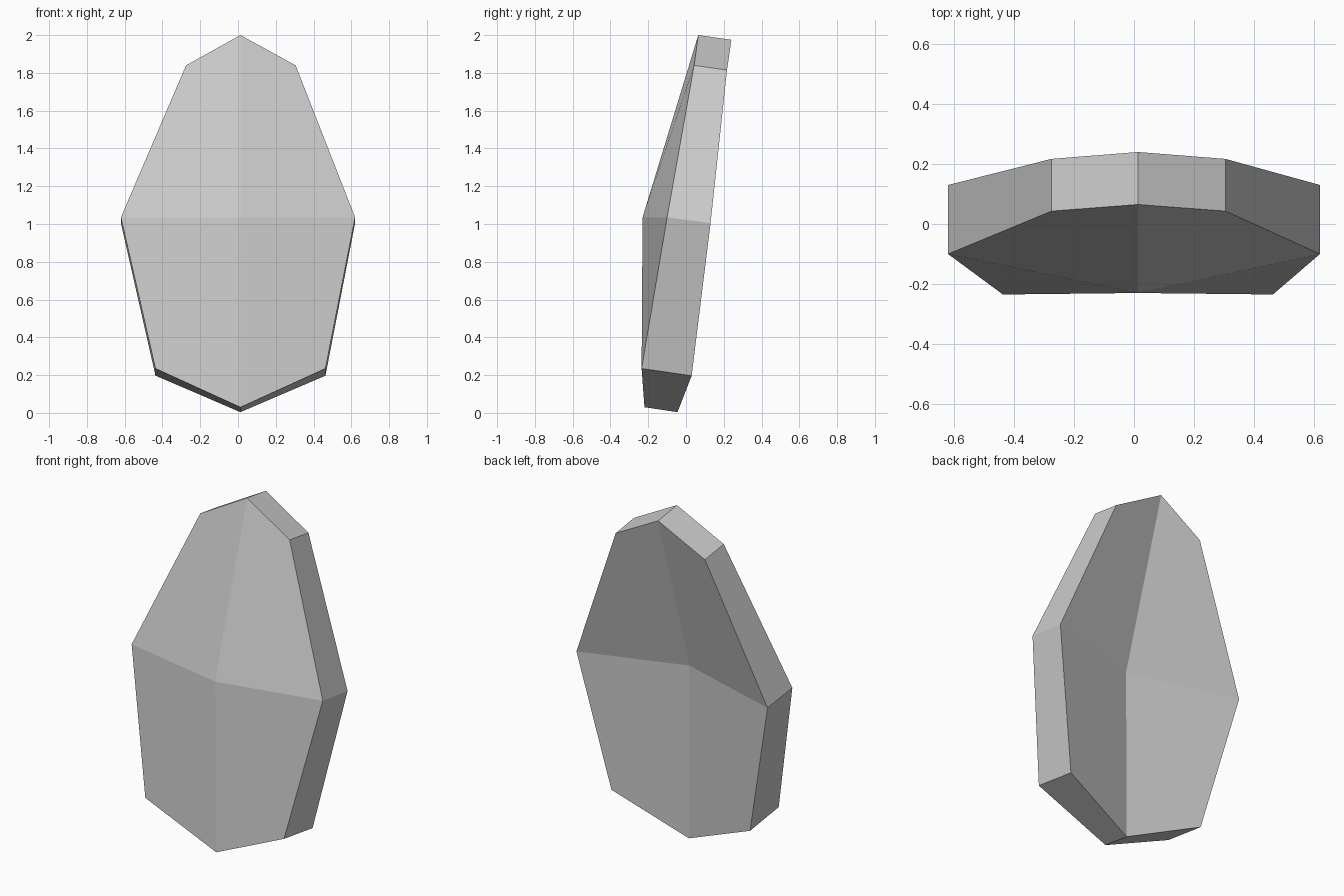
import bpy
import bmesh

cube = bpy.data.objects.get("Cube")
if cube:
    bpy.data.objects.remove(cube, do_unlink=True)

# Plain grey stone
stone = bpy.data.materials.new("stone_grey")
stone.use_nodes = True
colour = (0.6, 0.6, 0.6, 1)
stone.diffuse_color = colour
stone.node_tree.nodes["Principled BSDF"].inputs["Base Color"].default_value = colour

# Outline from the top, clockwise seen from the front: x, front (y, z), back (y, z)
outline = [
    (0.013, (0.065, 2.0), (0.24, 1.975)),
    (0.305, (0.043, 1.84), (0.217, 1.815)),
    (0.62, (-0.10, 1.035), (0.13, 1.005)),
    (0.463, (-0.235, 0.235), (0.03, 0.197)),
    (0.013, (-0.22, 0.03), (-0.045, 0.004)),
    (-0.437, (-0.235, 0.235), (0.03, 0.197)),
    (-0.62, (-0.10, 1.035), (0.13, 1.005)),
    (-0.275, (0.043, 1.84), (0.217, 1.815)),
]
centres = [(0.013, -0.23, 1.035), (0.013, -0.05, 1.015)]

bm = bmesh.new()
rings = [[bm.verts.new((p[0], *p[side])) for p in outline] for side in (1, 2)]

# Bent front and hollow back, four panels each around a centre point
for ring, centre in zip(rings, centres):
    hub = bm.verts.new(centre)
    for i in range(0, 8, 2):
        a, b, c = ring[i], ring[i + 1], ring[(i + 2) % 8]
        bm.faces.new((hub, a, b, c))

# Rim joining front and back
for i in range(8):
    j = (i + 1) % 8
    bm.faces.new((rings[0][i], rings[0][j], rings[1][j], rings[1][i]))

bmesh.ops.recalc_face_normals(bm, faces=bm.faces)
mesh = bpy.data.meshes.new("curved_plate")
bm.to_mesh(mesh)
bm.free()
mesh.materials.append(stone)
plate = bpy.data.objects.new("curved_plate", mesh)
bpy.context.collection.objects.link(plate)
